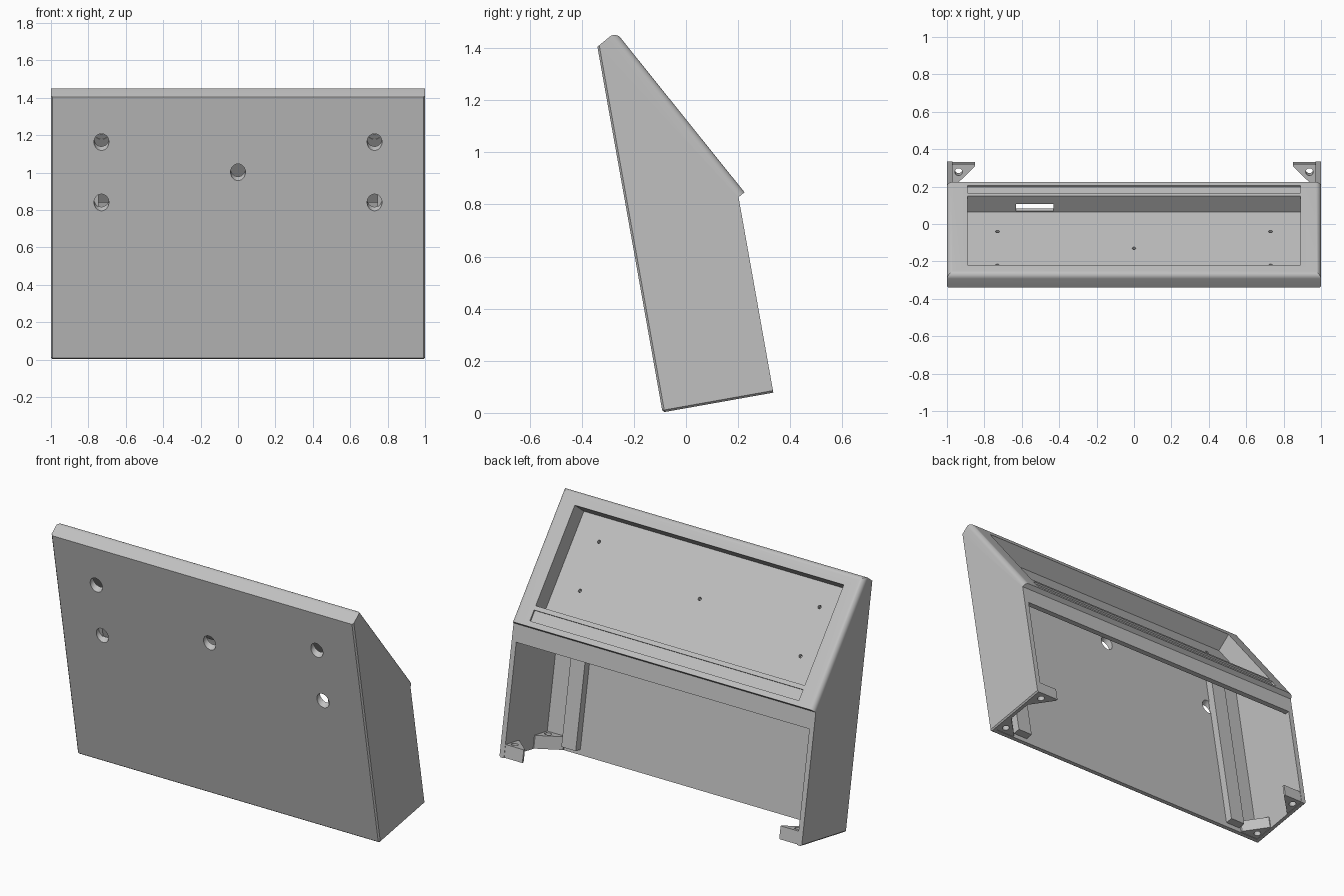
import bpy
import bmesh
import math
from mathutils import Vector

cube = bpy.data.objects.get("Cube")
if cube:
    bpy.data.objects.remove(cube, do_unlink=True)

# One grey plastic for the whole housing
grey = bpy.data.materials.new("grey plastic")
grey.use_nodes = True
COLOUR = (0.53, 0.53, 0.53, 1)
grey.diffuse_color = COLOUR
grey.node_tree.nodes["Principled BSDF"].inputs["Base Color"].default_value = COLOUR

# Two working frames in the y-z plane: the leaning wall and the sloped face
TILT = math.radians(10.1)
BASE = Vector((-0.09, 0.002))
CORNER = Vector((-0.27, 1.463))
DOWN = Vector((0.626, -0.78))
OUT = Vector((0.78, 0.626))


def wall(u, v):
    """u = depth behind the front wall, v = height along it."""
    c, s = math.cos(TILT), math.sin(TILT)
    return BASE + u * Vector((c, s)) + v * Vector((-s, c))


def slope(s, d):
    """s = distance down the sloped face, d = depth below it."""
    return CORNER + s * DOWN - d * OUT


def prism(name, points, x0, x1):
    """Extrude a y-z outline from x0 to x1."""
    bm = bmesh.new()
    face = bm.faces.new([bm.verts.new((x0, p[0], p[1])) for p in points])
    ext = bmesh.ops.extrude_face_region(bm, geom=[face])
    moved = [g for g in ext["geom"] if isinstance(g, bmesh.types.BMVert)]
    bmesh.ops.translate(bm, verts=moved, vec=(x1 - x0, 0, 0))
    bmesh.ops.recalc_face_normals(bm, faces=bm.faces)
    return finish(name, bm)


def finish(name, bm):
    mesh = bpy.data.meshes.new(name)
    bm.to_mesh(mesh)
    bm.free()
    mesh.materials.append(grey)
    obj = bpy.data.objects.new(name, mesh)
    bpy.context.collection.objects.link(obj)
    return obj


def box(name, frame, a0, a1, b0, b1, x0, x1):
    return prism(name, [frame(a0, b0), frame(a1, b0), frame(a1, b1), frame(a0, b1)], x0, x1)


def rod(name, x, start, end, radius):
    """Cylinder between two y-z points at a given x."""
    a, b = Vector((x, *start)), Vector((x, *end))
    bm = bmesh.new()
    bmesh.ops.create_cone(bm, cap_ends=True, segments=24, radius1=radius,
                          radius2=radius, depth=(b - a).length)
    bm.transform((b - a).to_track_quat("Z", "Y").to_matrix().to_4x4())
    bmesh.ops.translate(bm, verts=bm.verts, vec=(a + b) / 2)
    return finish(name, bm)


def activate(obj):
    bpy.ops.object.select_all(action="DESELECT")
    obj.select_set(True)
    bpy.context.view_layer.objects.active = obj


def cut(target, cutter):
    activate(target)
    mod = target.modifiers.new("cut", "BOOLEAN")
    mod.operation = "DIFFERENCE"
    mod.solver = "EXACT"
    mod.object = cutter
    bpy.ops.object.modifier_apply(modifier=mod.name)
    bpy.data.objects.remove(cutter, do_unlink=True)


def bevel(obj, ends, offset, segments):
    """Bevel the edges whose two y-z end points match a listed pair."""
    bm = bmesh.new()
    bm.from_mesh(obj.data)

    def near(vert, p):
        return (Vector((vert.co.y, vert.co.z)) - p).length < 0.003

    picked = [e for e in bm.edges if any(
        (near(e.verts[0], p) and near(e.verts[1], q)) or
        (near(e.verts[0], q) and near(e.verts[1], p)) for p, q in ends)]
    bmesh.ops.bevel(bm, geom=picked, offset=offset, segments=segments,
                    profile=0.5, affect="EDGES", clamp_overlap=True)
    bm.to_mesh(obj.data)
    bm.free()


# Outer housing: leaning wedge with a sloped face and a small lip
foot, heel = wall(0, 0), wall(0.432, 0)
shoulder, brow = wall(0.432, 0.762), Vector((-0.34, 1.405))
lip = slope(0.79, 0)
housing = prism("housing", [foot, heel, shoulder, lip, CORNER, brow], -1, 1)
bevel(housing, [(lip, CORNER), (CORNER, CORNER)], 0.04, 6)
bevel(housing, [(foot, brow), (foot, foot), (foot, heel)], 0.008, 1)

# Hollow interior, open at the bottom and the back
cut(housing, prism("cavity_cutter", [
    wall(0.03, -0.1), slope(0.145, 0.135), slope(0.69, 0.135), slope(0.69, 0.04),
    wall(0.404, 0.74), wall(0.404, -0.1)], -0.97, 0.97))
cut(housing, box("back_opening_cutter", wall, 0.3, 0.6, -0.1, 0.66, -0.97, 0.97))

# Display recess, label groove and cable slot
cut(housing, box("recess_cutter", slope, 0.08, 0.67, -0.1, 0.11, -0.89, 0.89))
cut(housing, box("groove_cutter", slope, 0.695, 0.759, -0.1, 0.01, -0.89, 0.89))
cut(housing, box("slot_cutter", slope, 0.64, 0.72, 0.053, 0.103, -0.63, -0.43))

# Screw holes: wide access through the front wall, small through the recess floor
for x, s in [(-0.73, 0.217), (0.73, 0.217), (0, 0.361), (-0.73, 0.505), (0.73, 0.505)]:
    cut(housing, rod("access_cutter", x, slope(s, 0.132), slope(s, 0.7), 0.04))
    cut(housing, rod("screw_cutter", x, slope(s, 0.09), slope(s, 0.16), 0.01))

activate(housing)
bpy.ops.object.shade_smooth_by_angle(angle=math.radians(30))


def corner_tab(name, side, u_corner, u_dir):
    """Triangular mounting tab with a screw hole, in a bottom corner."""
    bm = bmesh.new()
    outline = [(0.975, 0), (0.85, 0), (0.85, 0.012), (0.965, 0.125), (0.975, 0.125)]
    ring = [bm.verts.new((side * x, *wall(u_corner + u_dir * r, 0.003))) for x, r in outline]
    face = bm.faces.new(ring)
    ext = bmesh.ops.extrude_face_region(bm, geom=[face])
    moved = [g for g in ext["geom"] if isinstance(g, bmesh.types.BMVert)]
    rise = wall(0, 0.075) - wall(0, 0)
    bmesh.ops.translate(bm, verts=moved, vec=(0, *rise))
    bmesh.ops.recalc_face_normals(bm, faces=bm.faces)
    tab = finish(name, bm)
    u = u_corner + u_dir * 0.042
    cut(tab, rod("tab_hole_cutter", side * 0.938, wall(u, -0.05), wall(u, 0.15), 0.02))


# Ribs inside the front wall and four corner tabs
for side, label in [(1, "left"), (-1, "right")]:
    x0, x1 = sorted((side * 0.745, side * 0.84))
    box(label + "_rib", wall, 0.025, 0.075, 0.03, 1.06, x0, x1)
    corner_tab(label + "_front_tab", side, 0.028, 1)
    corner_tab(label + "_back_tab", side, 0.43, -1)
